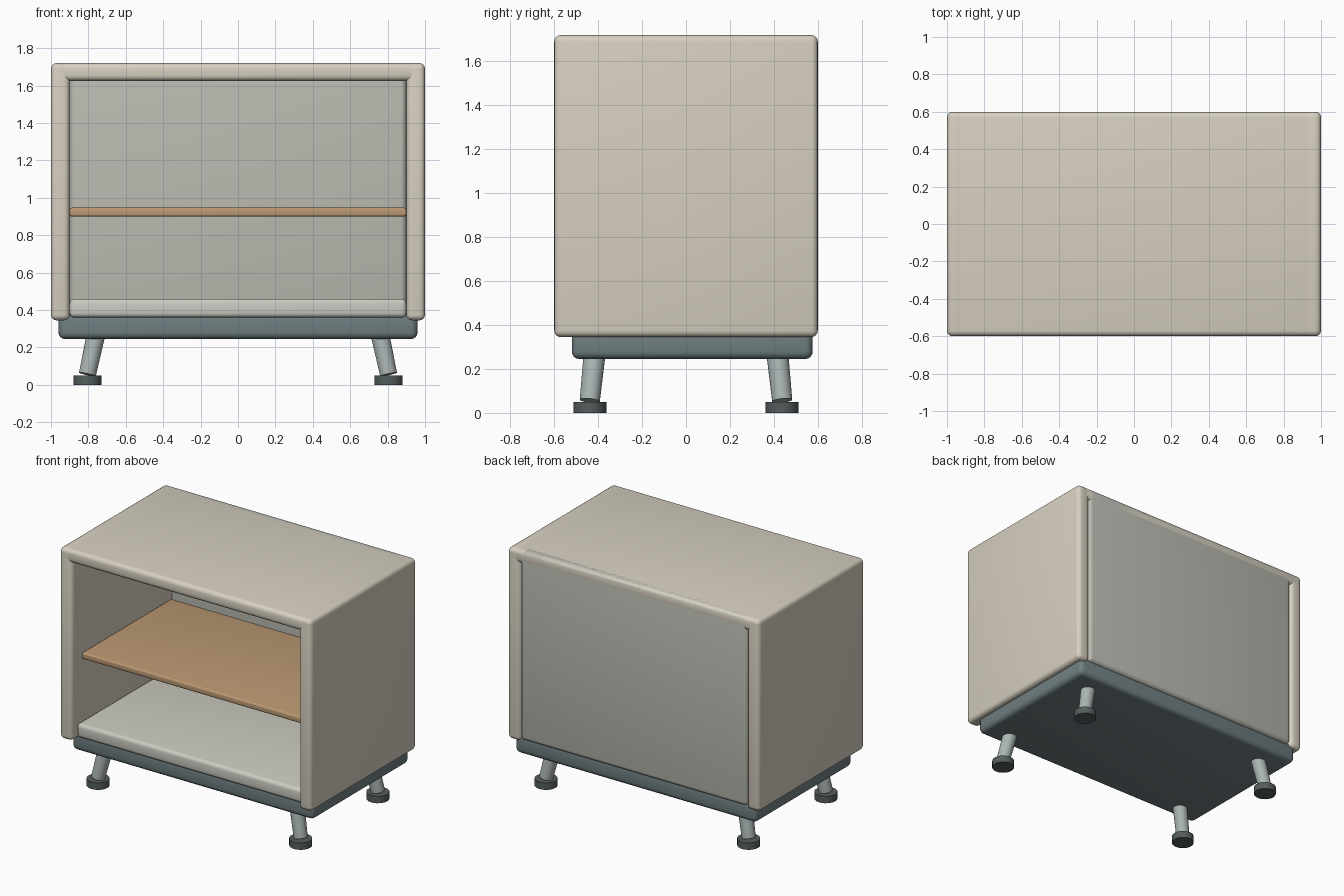
import bpy
import bmesh
from mathutils import Vector

if "Cube" in bpy.data.objects:
    bpy.data.objects.remove(bpy.data.objects["Cube"])


def material(name, rgb):
    m = bpy.data.materials.new(name)
    m.diffuse_color = (*rgb, 1)
    m.use_nodes = True
    m.node_tree.nodes["Principled BSDF"].inputs["Base Color"].default_value = m.diffuse_color
    return m


BEIGE = material("beige", (0.68, 0.63, 0.53))
GREY = material("warm_grey", (0.50, 0.50, 0.45))
PALE = material("pale_grey", (0.60, 0.60, 0.54))
WOOD = material("wood", (0.50, 0.32, 0.17))
SLATE = material("slate", (0.16, 0.21, 0.22))
METAL = material("metal", (0.40, 0.46, 0.45))
RUBBER = material("rubber", (0.09, 0.11, 0.11))


def finish(name, bm, mat):
    mesh = bpy.data.meshes.new(name)
    bm.to_mesh(mesh)
    bm.free()
    mesh.materials.append(mat)
    ob = bpy.data.objects.new(name, mesh)
    bpy.context.collection.objects.link(ob)
    bpy.ops.object.select_all(action='DESELECT')
    ob.select_set(True)
    bpy.context.view_layer.objects.active = ob
    bpy.ops.object.shade_smooth_by_angle()
    return ob


def board(name, x, y, z, bevel, mat):
    """Rounded box given by its (min, max) range on each axis."""
    bm = bmesh.new()
    bmesh.ops.create_cube(bm, size=1)
    for v in bm.verts:
        v.co = [r[0] + (c + 0.5) * (r[1] - r[0]) for r, c in zip((x, y, z), v.co)]
    bmesh.ops.bevel(bm, geom=bm.edges[:], offset=bevel, segments=4,
                    profile=0.5, affect='EDGES')
    return finish(name, bm, mat)


def rod(name, a, b, r1, r2, mat):
    """Cylinder or cone from point a to point b."""
    a, b = Vector(a), Vector(b)
    d = b - a
    bm = bmesh.new()
    bmesh.ops.create_cone(bm, cap_ends=True, segments=24, radius1=r1,
                          radius2=r2, depth=d.length)
    bmesh.ops.rotate(bm, verts=bm.verts, matrix=d.to_track_quat('Z', 'Y').to_matrix())
    bmesh.ops.translate(bm, verts=bm.verts, vec=(a + b) / 2)
    return finish(name, bm, mat)


# Outer case
board("left_side", (-1, -0.9), (-0.6, 0.6), (0.345, 1.72), 0.03, BEIGE)
board("right_side", (0.9, 1), (-0.6, 0.6), (0.345, 1.72), 0.03, BEIGE)
board("top_panel", (-1, 1), (-0.6, 0.6), (1.625, 1.72), 0.03, BEIGE)

# Back, floor and shelf
board("back_panel", (-0.9, 0.9), (0.515, 0.6), (0.36, 1.72), 0.03, GREY)
board("floor_panel", (-0.9, 0.9), (-0.55, 0.56), (0.36, 0.46), 0.025, PALE)
board("shelf", (-0.9, 0.9), (-0.49, 0.53), (0.9, 0.947), 0.012, WOOD)

# Plinth under the case
board("base", (-0.96, 0.96), (-0.52, 0.577), (0.245, 0.385), 0.035, SLATE)

# Splayed legs with round feet
for sx, side in ((-1, "left"), (1, "right")):
    for sy, end in ((-1, "front"), (1, "back")):
        fx, fy = 0.805 * sx, 0.438 * sy
        rod(f"{end}_{side}_leg", (fx, fy, 0.056), (0.757 * sx, 0.415 * sy, 0.28),
            0.046, 0.05, METAL)
        rod(f"{end}_{side}_foot", (fx, fy, 0), (fx, fy, 0.05), 0.075, 0.075, RUBBER)
